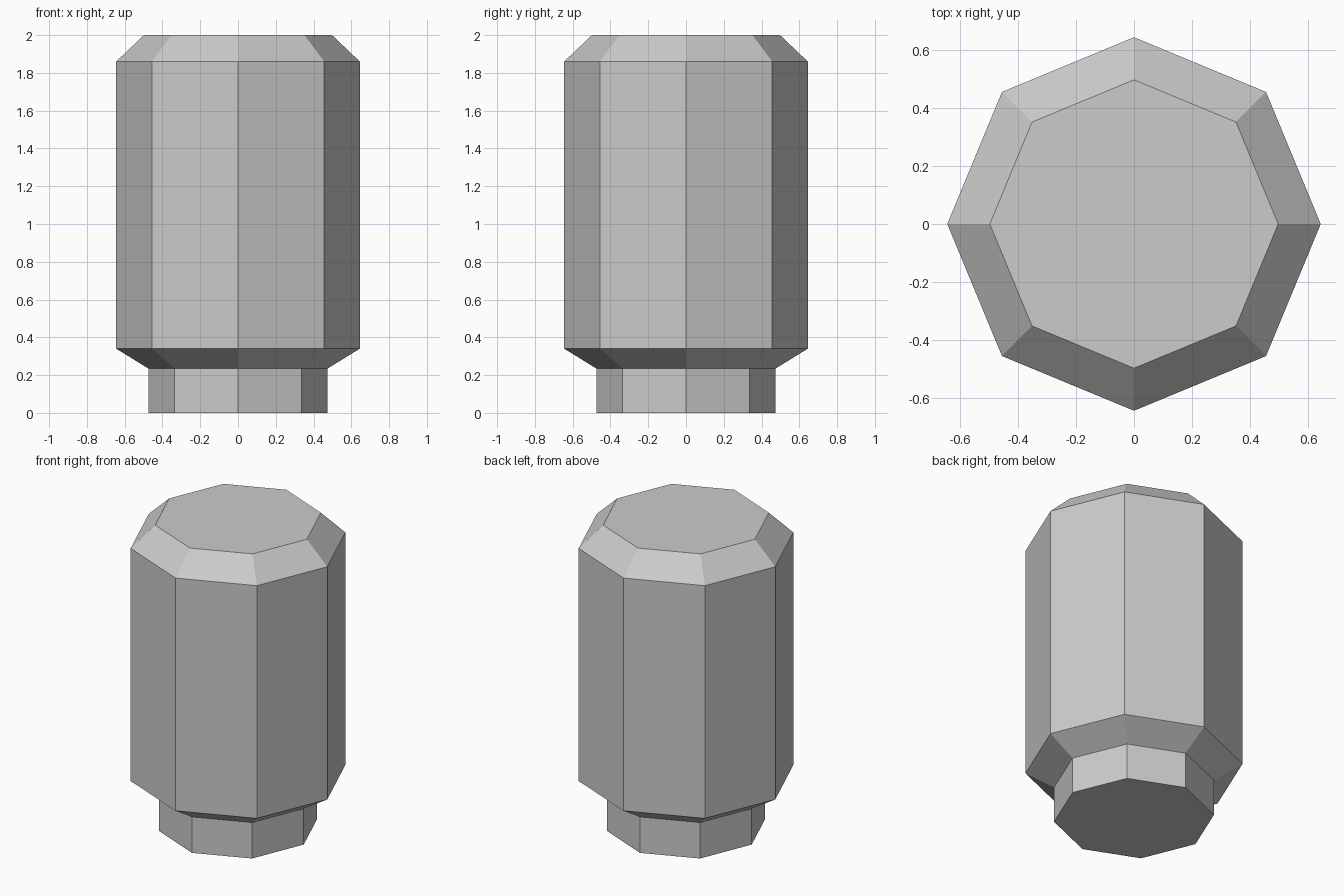
import bpy
import bmesh
import math

cube = bpy.data.objects.get("Cube")
if cube:
    bpy.data.objects.remove(cube, do_unlink=True)

SIDES = 8

# Single plain colour
grey = bpy.data.materials.new("light_grey")
grey.use_nodes = True
colour = (0.6, 0.6, 0.6, 1.0)
grey.diffuse_color = colour
grey.node_tree.nodes["Principled BSDF"].inputs["Base Color"].default_value = colour


def lathe(name, profile):
    """Closed faceted solid from (radius, height) pairs, bottom to top."""
    bm = bmesh.new()
    angles = [math.tau * i / SIDES for i in range(SIDES)]
    rings = [[bm.verts.new((r * math.cos(a), r * math.sin(a), z)) for a in angles]
             for r, z in profile]
    for low, high in zip(rings, rings[1:]):
        for i in range(SIDES):
            j = (i + 1) % SIDES
            bm.faces.new((low[i], low[j], high[j], high[i]))
    bm.faces.new(rings[0][::-1])
    bm.faces.new(rings[-1])
    mesh = bpy.data.meshes.new(name)
    bm.to_mesh(mesh)
    bm.free()
    mesh.materials.append(grey)
    obj = bpy.data.objects.new(name, mesh)
    bpy.context.collection.objects.link(obj)
    return obj


# Narrow foot, flared underside, straight body and chamfered top in one shell
lathe("octagonal_canister", [
    (0.475, 0.0),
    (0.475, 0.235),
    (0.645, 0.34),
    (0.645, 1.86),
    (0.498, 2.0),
])
